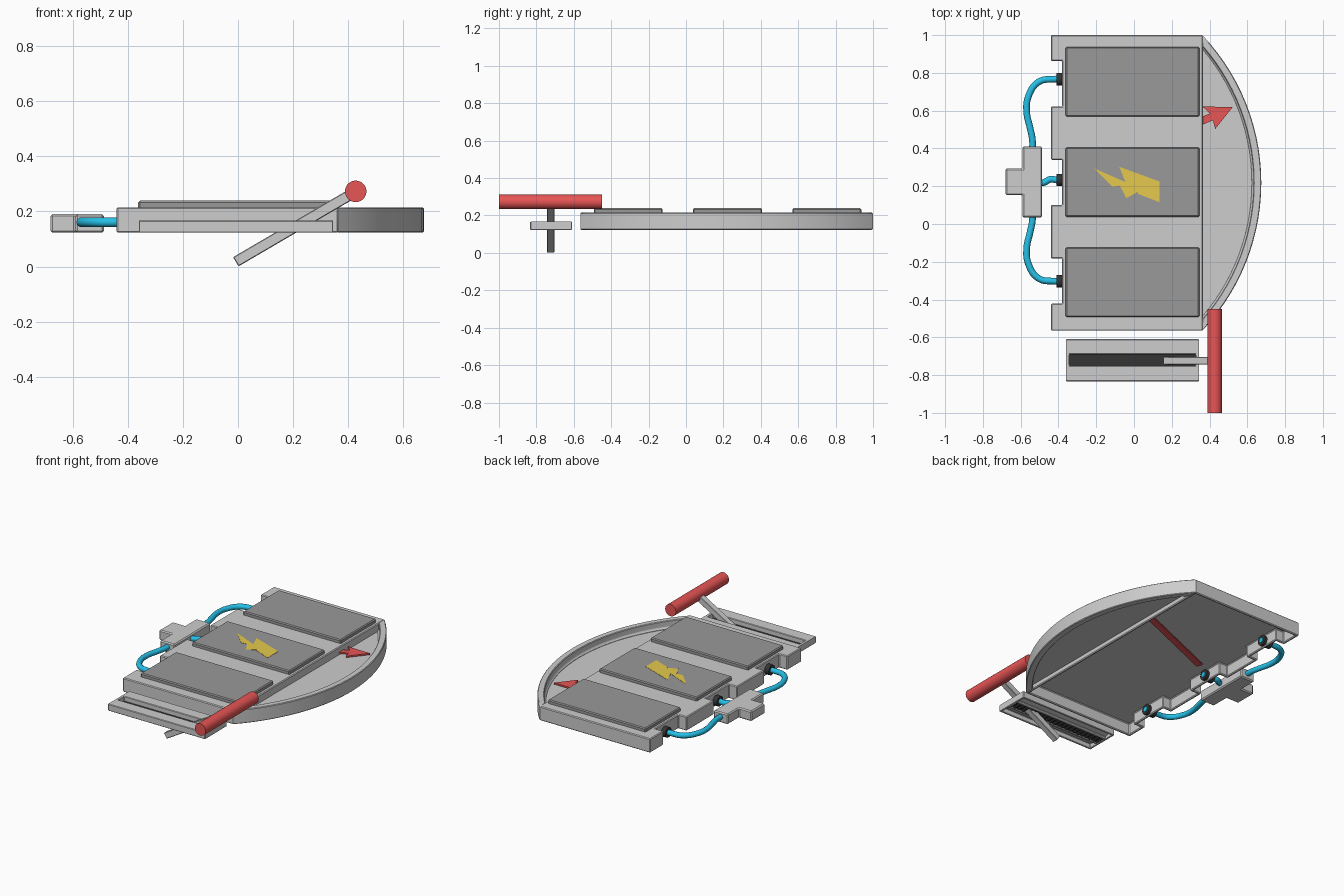
import bpy, bmesh, math
from mathutils import Vector

if "Cube" in bpy.data.objects:
    bpy.data.objects.remove(bpy.data.objects["Cube"])


def material(name, rgb):
    m = bpy.data.materials.new(name)
    m.diffuse_color = (*rgb, 1)
    m.use_nodes = True
    m.node_tree.nodes["Principled BSDF"].inputs["Base Color"].default_value = m.diffuse_color
    return m


GREY = material("light_grey", (0.61, 0.61, 0.61))
PAD = material("dark_grey", (0.32, 0.32, 0.32))
BLACK = material("black", (0.035, 0.035, 0.035))
RED = material("red", (0.80, 0.09, 0.09))
YELLOW = material("yellow", (0.79, 0.59, 0.075))
CYAN = material("cyan", (0.02, 0.54, 0.82))


def add_bevel(ob, width):
    b = ob.modifiers.new("bevel", "BEVEL")
    b.width, b.segments, b.limit_method = width, 1, "ANGLE"


def add_walls(ob, thickness):
    s = ob.modifiers.new("walls", "SOLIDIFY")
    s.thickness, s.offset, s.use_even_offset = thickness, -1, True


def finish(name, bm, mat, bevel=0, smooth=False):
    me = bpy.data.meshes.new(name)
    bm.to_mesh(me)
    bm.free()
    ob = bpy.data.objects.new(name, me)
    bpy.context.collection.objects.link(ob)
    me.materials.append(mat)
    if smooth:
        bpy.context.view_layer.objects.active = ob
        ob.select_set(True)
        bpy.ops.object.shade_smooth_by_angle(angle=math.radians(35))
        ob.select_set(False)
    if bevel:
        add_bevel(ob, bevel)
    return ob


def prism(name, outline, z0, z1, mat, bevel=0, wall=0):
    """Extrude a counter-clockwise outline; wall > 0 makes a thin-walled tray open below."""
    bm = bmesh.new()
    lo = [bm.verts.new((x, y, z0)) for x, y in outline]
    hi = [bm.verts.new((x, y, z1)) for x, y in outline]
    n = len(outline)
    for i in range(n):
        j = (i + 1) % n
        bm.faces.new((lo[i], lo[j], hi[j], hi[i]))
    bm.faces.new(hi)
    if wall:
        ob = finish(name, bm, mat)
        add_walls(ob, wall)
        add_bevel(ob, bevel)
        return ob
    bm.faces.new(lo[::-1])
    bmesh.ops.recalc_face_normals(bm, faces=bm.faces)
    return finish(name, bm, mat, bevel)


def rect(x0, x1, y0, y1):
    return [(x0, y0), (x1, y0), (x1, y1), (x0, y1)]


def cylinder(name, a, b, r, mat, sides=24):
    a, b = Vector(a), Vector(b)
    bm = bmesh.new()
    bmesh.ops.create_cone(bm, cap_ends=True, segments=sides, radius1=r, radius2=r,
                          depth=(b - a).length)
    rot = (b - a).to_track_quat("Z", "Y").to_matrix().to_4x4()
    rot.translation = (a + b) / 2
    bm.transform(rot)
    return finish(name, bm, mat, smooth=True)


def cable(name, points, r=0.0175, z=0.161):
    cu = bpy.data.curves.new(name, "CURVE")
    cu.dimensions = "3D"
    cu.bevel_depth, cu.bevel_resolution, cu.resolution_u = r, 3, 8
    cu.use_fill_caps = True
    sp = cu.splines.new("BEZIER")
    sp.bezier_points.add(len(points) - 1)
    for p, (x, y) in zip(sp.bezier_points, points):
        p.co = (x, y, z)
        p.handle_left_type = p.handle_right_type = "AUTO"
    ob = bpy.data.objects.new(name, cu)
    bpy.context.collection.objects.link(ob)
    cu.materials.append(CYAN)


MID = 0.218                     # y of the body's centre line
Z0, Z1 = 0.123, 0.215           # body bottom and top

# Hollow body with three notches on the left edge
body = [(-0.44, -0.565), (0.365, -0.565), (0.365, 1.0), (-0.44, 1.0)]
for k in (1, 0, -1):
    c = MID + 0.002 + k * 0.522
    body += [(-0.44, c + 0.12), (-0.38, c + 0.12), (-0.38, c - 0.12), (-0.44, c - 0.12)]
prism("body_shell", body, Z0, Z1, GREY, bevel=0.005, wall=0.017)

# Three raised pads
for k in (-1, 0, 1):
    c = 0.222 + k * 0.531
    prism("pad", rect(-0.362, 0.346, c - 0.184, c + 0.184), 0.205, 0.239, PAD, bevel=0.006)

# Lightning sign on the middle pad
bolt = [(-0.21, 0.294), (-0.115, 0.197), (-0.075, 0.203), (-0.04, 0.137), (0.02, 0.17),
        (0.02, 0.16), (0.135, 0.115), (0.135, 0.225), (-0.078, 0.303), (-0.045, 0.222)]
prism("lightning_sign", bolt, 0.236, 0.2405, YELLOW)

# Curved gauge tray: rim swept along an arc, plus floor
CX, R_OUT, R_IN = -0.463, 1.137, 1.096


def arc(r, x=0.36, n=28):
    a = math.acos((x - CX) / r)
    return [(CX + r * math.cos(t), MID + r * math.sin(t))
            for t in (-a + 2 * a * i / n for i in range(n + 1))]


bm = bmesh.new()
section = []
for o, i, f in zip(arc(R_OUT), arc(R_IN), arc(R_IN - 0.012)):
    section.append([bm.verts.new(p) for p in
                    ((*o, Z0), (*o, Z1), (*i, Z1), (*i, 0.175), (*f, 0.164), (*i, 0.15), (*i, Z0))])
for a, b in zip(section, section[1:]):
    for i in range(7):
        j = (i + 1) % 7
        bm.faces.new((a[i], b[i], b[j], a[j]))
bm.faces.new(section[0])
bm.faces.new(section[-1][::-1])
bmesh.ops.recalc_face_normals(bm, faces=bm.faces)
finish("gauge_rim", bm, GREY, bevel=0.004, smooth=True)
prism("gauge_floor", arc(R_IN - 0.002), 0.152, 0.164, GREY)

# Gauge needle with arrow head
tail, tip = Vector((-0.27, 0.285)), Vector((0.41, 0.567))
d = (tip - tail).normalized()
s = Vector((-d.y, d.x)) * 0.02
needle = [tail - s, tip - s, (0.43, 0.503), (0.523, 0.619), (0.362, 0.622), tip + s, tail + s]
prism("gauge_needle", [tuple(p) for p in needle], 0.171, 0.181, RED)

# Cable junction block
junction = [(-0.59, 0.035), (-0.486, 0.035), (-0.486, 0.41), (-0.59, 0.41),
            (-0.59, 0.294), (-0.68, 0.294), (-0.68, 0.153), (-0.59, 0.153)]
prism("junction_block", junction, Z0, 0.19, GREY, bevel=0.007)

# Cables and their sockets
half = [(-0.34, 0.535), (-0.42, 0.535), (-0.505, 0.52), (-0.56, 0.44), (-0.568, 0.36),
        (-0.55, 0.275), (-0.538, 0.215), (-0.538, 0.15)]
YC = 0.232
for name, sgn in (("back_cable", 1), ("front_cable", -1)):
    cable(name, [(x, YC + sgn * y) for x, y in half])
cable("middle_cable", [(-0.52, 0.219), (-0.48, 0.219), (-0.44, 0.237), (-0.41, 0.233), (-0.34, 0.233)])
for y in (YC + 0.535, 0.233, YC - 0.535):
    cylinder("cable_socket", (-0.41, y, 0.161), (-0.345, y, 0.161), 0.033, BLACK, 16)

# Lever guide: hollow plate with a slot
bm = bmesh.new()
rings = []
for r in (rect(-0.36, 0.345, -0.833, -0.61), rect(-0.343, 0.327, -0.75, -0.69)):
    rings.append([[bm.verts.new((x, y, z)) for x, y in r] for z in (0.167, Z0)])
(out_t, out_b), (in_t, in_b) = rings
for i in range(4):
    j = (i + 1) % 4
    bm.faces.new((out_t[i], out_t[j], in_t[j], in_t[i]))
    bm.faces.new((out_b[i], out_b[j], out_t[j], out_t[i]))
    bm.faces.new((in_t[i], in_t[j], in_b[j], in_b[i]))
guide = finish("lever_guide", bm, GREY)
add_walls(guide, 0.012)
add_bevel(guide, 0.003)

# Slot cover: flat above, ridged below
bm = bmesh.new()
N = 44
rows = []
for i in range(N + 1):
    x, z = -0.343 + 0.67 * i / N, 0.125 + 0.008 * (i % 2)
    rows.append([bm.verts.new(p) for p in
                 ((x, -0.75, z), (x, -0.69, z), (x, -0.69, 0.137), (x, -0.75, 0.137))])
for a, b in zip(rows, rows[1:]):
    for i in range(4):
        j = (i + 1) % 4
        bm.faces.new((a[i], b[i], b[j], a[j]))
bmesh.ops.recalc_face_normals(bm, faces=bm.faces)
finish("slot_cover", bm, BLACK)

# Slanted lever arm and its handle
bm = bmesh.new()
bmesh.ops.create_cube(bm, size=1)
a, b = Vector((-0.008, -0.724, 0.0175)), Vector((0.427, -0.724, 0.272))
along = (b - a).normalized()
up = Vector((-along.z, 0, along.x))
for v in bm.verts:
    x, y, z = v.co
    v.co = (a + b) / 2 + (b - a) * x + Vector((0, 0.04 * y, 0)) + up * 0.039 * z
finish("lever_arm", bm, GREY, bevel=0.003)
cylinder("lever_handle", (0.427, -1.0, 0.273), (0.427, -0.45, 0.273), 0.039, RED, 28)
